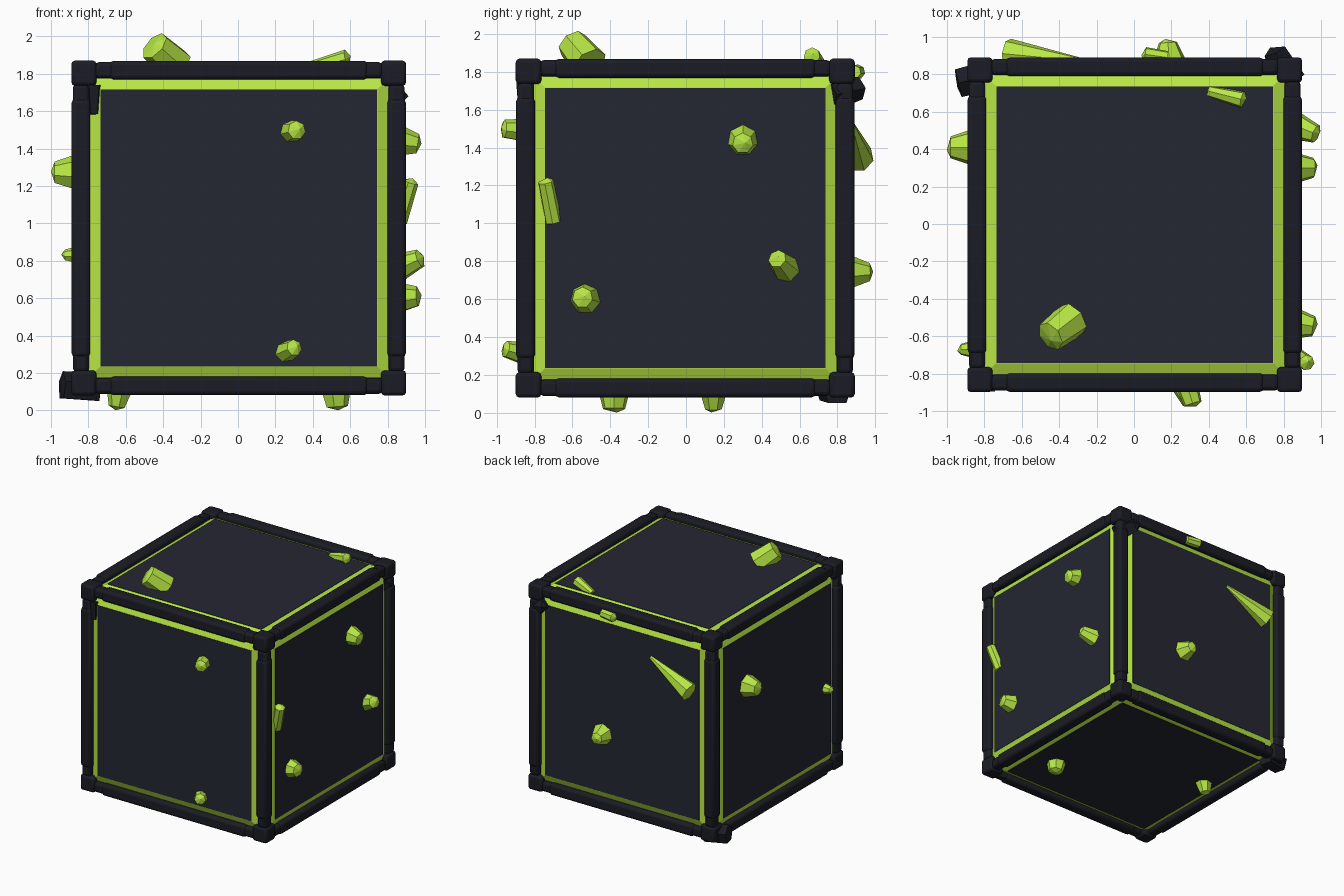
import bpy, bmesh
from math import pi, sqrt
from mathutils import Matrix, Vector

if "Cube" in bpy.data.objects:
    bpy.data.objects.remove(bpy.data.objects["Cube"])

C = Vector((0.004, -0.004, 0.975))      # cube centre
FACES = [Vector(v) for v in [(1,0,0), (-1,0,0), (0,1,0), (0,-1,0), (0,0,1), (0,0,-1)]]

def material(name, rgb):
    m = bpy.data.materials.new(name)
    m.diffuse_color = (*rgb, 1)
    m.use_nodes = True
    m.node_tree.nodes["Principled BSDF"].inputs["Base Color"].default_value = m.diffuse_color
    return m

PANEL = material("panel_dark", (0.018, 0.020, 0.032))
FRAME = material("frame_dark", (0.011, 0.012, 0.018))
GREEN = material("lime", (0.48, 0.80, 0.06))

def finish(name, bm, mat, smooth=False, bevel=0):
    bmesh.ops.recalc_face_normals(bm, faces=bm.faces)
    me = bpy.data.meshes.new(name)
    bm.to_mesh(me)
    bm.free()
    ob = bpy.data.objects.new(name, me)
    bpy.context.collection.objects.link(ob)
    me.materials.append(mat)
    if bevel:
        b = ob.modifiers.new("bevel", 'BEVEL')
        b.width, b.segments = bevel, 2
    if smooth:
        bpy.ops.object.select_all(action='DESELECT')
        ob.select_set(True)
        bpy.context.view_layer.objects.active = ob
        bpy.ops.object.shade_smooth_by_angle(angle=0.7)
    return ob

def along(d):
    return Vector(d).to_track_quat('Z', 'Y').to_matrix().to_4x4()

def box(bm, centre, size):
    bmesh.ops.create_cube(bm, size=1, matrix=Matrix.Translation(centre) @ Matrix.Diagonal((*size, 1)))

# solid core
bm = bmesh.new()
box(bm, C, (1.69, 1.69, 1.69))
finish("core", bm, FRAME)

# face panels: lime chamfered plate with a dark plate on top
trim, plate = bmesh.new(), bmesh.new()
for n in FACES:
    m = Matrix.Translation(C) @ along(n)
    turn = Matrix.Rotation(pi / 4, 4, 'Z')
    bmesh.ops.create_cone(trim, cap_ends=True, segments=4, radius1=0.80 * sqrt(2), radius2=0.742 * sqrt(2),
                          depth=0.025, matrix=m @ Matrix.Translation((0, 0, 0.8605)) @ turn)
    bmesh.ops.create_cone(plate, cap_ends=True, segments=4, radius1=0.742 * sqrt(2), radius2=0.740 * sqrt(2),
                          depth=0.02, matrix=m @ Matrix.Translation((0, 0, 0.866)) @ turn)
finish("lime_trim", trim, GREEN)
finish("face_panels", plate, PANEL)

# twelve edge bars, each with a slightly fatter sleeve
bars = bmesh.new()
for axis in range(3):
    for a in (-1, 1):
        for b in (-1, 1):
            p = Vector((0, 0, 0))
            p[(axis + 1) % 3], p[(axis + 2) % 3] = a * 0.844, b * 0.844
            d = Vector((0, 0, 0))
            d[axis] = 1
            for half, r in ((0.77, 0.043), (0.69, 0.050)):
                size = [2 * r] * 3
                size[axis] = 2 * half
                box(bars, C + p, size)
finish("edge_bars", bars, FRAME, True, 0.022)

# corner caps
caps = bmesh.new()
for x in (-1, 1):
    for y in (-1, 1):
        for z in (-1, 1):
            box(caps, C + Vector((x, y, z)) * 0.828, (0.135,) * 3)
finish("corner_caps", caps, FRAME, True, 0.02)

def shard(name, base, tip, r0, r1, mat, sides=7, squash=1.0, cap=0.02):
    """faceted frustum from base to tip with a low pointed end"""
    base, tip = Vector(base), Vector(tip)
    d = tip - base
    L = d.length
    m = Matrix.Translation(base) @ along(d) @ Matrix.Diagonal((1, squash, 1, 1))
    bm = bmesh.new()
    rings = [bmesh.ops.create_circle(bm, segments=sides, radius=r, matrix=m @ Matrix.Translation((0, 0, z)))['verts']
             for r, z in ((r0, 0), (r1, max(L - cap, 0.01)))]
    for i in range(sides):
        j = (i + 1) % sides
        bm.faces.new((rings[0][i], rings[0][j], rings[1][j], rings[1][i]))
    bm.faces.new(rings[0])
    apex = bm.verts.new(m @ Vector((0.25 * r1, 0.1 * r1, L)))
    for i in range(sides):
        bm.faces.new((rings[1][i], rings[1][(i + 1) % sides], apex))
    finish(name, bm, mat)

# lime crystals: base, tip, base radius, tip radius
CRYSTALS = [
    ("front_crystal", (0.28, -0.85, 1.49), (0.32, -0.98, 1.50), 0.062, 0.05),
    ("front_crystal", (0.25, -0.85, 0.31), (0.31, -0.97, 0.34), 0.06, 0.045),
    ("right_crystal", (0.85, 0.30, 1.44), (0.98, 0.30, 1.42), 0.09, 0.055),
    ("right_crystal", (0.86, -0.70, 1.01), (0.93, -0.745, 1.24), 0.045, 0.042),
    ("right_crystal", (0.85, 0.53, 0.76), (0.99, 0.475, 0.82), 0.078, 0.05),
    ("right_crystal", (0.85, -0.53, 0.60), (0.98, -0.55, 0.61), 0.088, 0.055),
    ("top_crystal", (-0.33, -0.51, 1.84), (-0.46, -0.61, 1.96), 0.10, 0.085),
    ("top_crystal", (0.40, 0.71, 1.84), (0.60, 0.66, 1.89), 0.03, 0.045),
    ("left_crystal", (-0.85, 0.41, 1.27), (-1.0, 0.41, 1.27), 0.105, 0.06),
    ("left_crystal", (-0.85, -0.67, 0.83), (-0.945, -0.67, 0.83), 0.05, 0.03),
    ("back_long_crystal", (-0.27, 0.87, 1.53), (-0.69, 0.91, 1.34), 0.015, 0.085),
    ("back_crystal", (0.19, 0.85, 0.74), (0.18, 0.99, 0.74), 0.10, 0.05),
    ("back_crystal", (0.18, 0.89, 1.80), (0.04, 0.91, 1.80), 0.035, 0.04),
    ("bottom_crystal", (-0.63, 0.145, 0.12), (-0.65, 0.145, 0.0), 0.075, 0.045),
    ("bottom_crystal", (0.52, -0.38, 0.12), (0.53, -0.38, 0.0), 0.085, 0.06),
]
for name, base, tip, r0, r1 in CRYSTALS:
    shard(name, base, tip, r0, r1, GREEN)

# dark broken splinters at the damaged corners
shard("front_splinter", (-0.77, -0.86, 1.74), (-0.77, -0.86, 1.58), 0.045, 0.03, FRAME, 5, cap=0.005)
shard("bottom_splinter", (-0.75, 0.80, 0.12), (-0.95, 0.75, 0.13), 0.085, 0.08, FRAME, 5, cap=0.01)
shard("top_splinter", (0.83, 0.76, 1.68), (0.74, 0.95, 1.72), 0.09, 0.06, FRAME, 4, cap=0.03)
